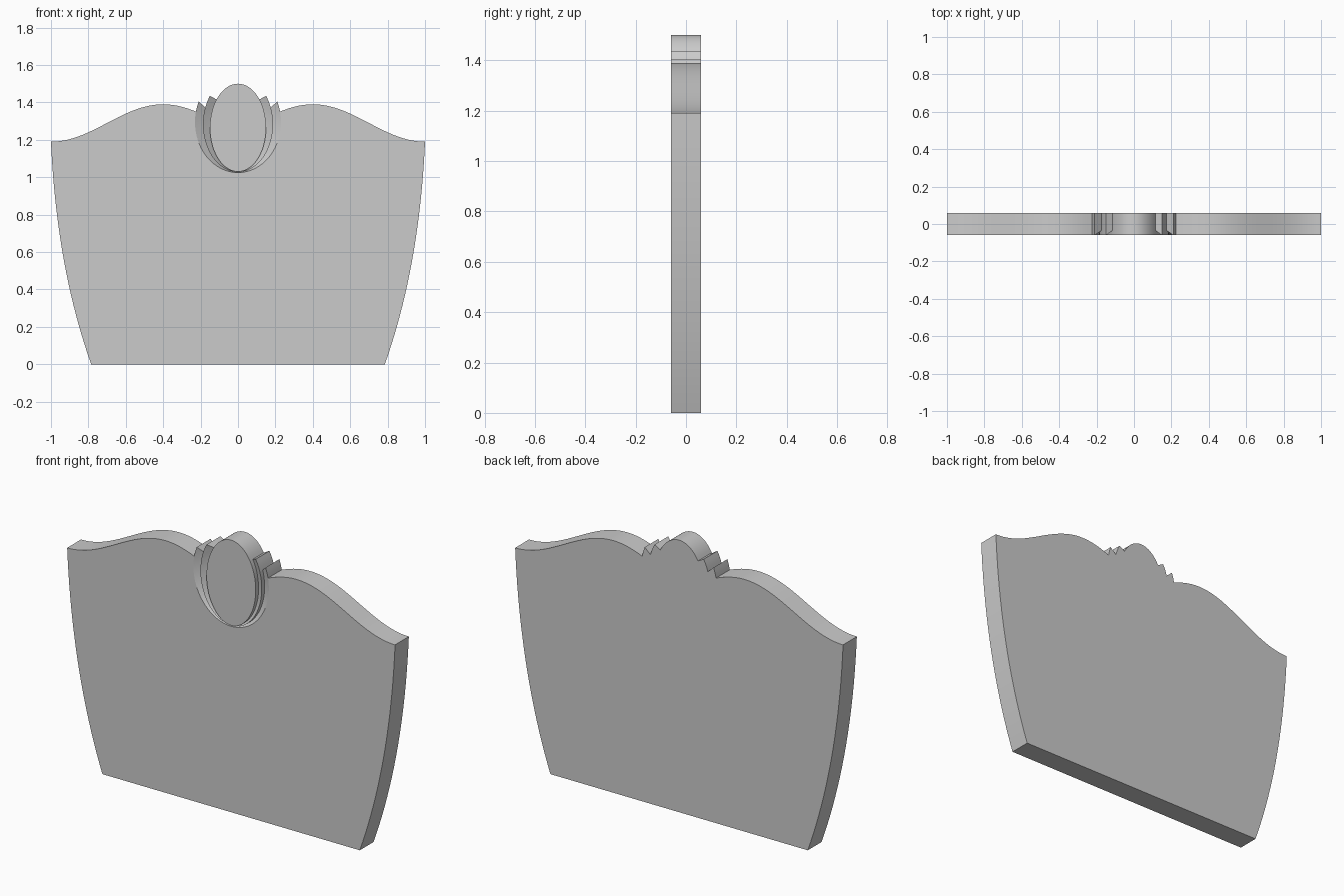
import bpy, bmesh
from math import sin, cos, acos, pi

if "Cube" in bpy.data.objects:
    bpy.data.objects.remove(bpy.data.objects["Cube"])

FRONT, BACK, DEEP = -0.06, 0.06, -0.035


def arc(e, a, b, n):
    # points on ellipse e = (centre z, x radius, z radius)
    return [(e[1] * cos(a + (b - a) * i / n), e[0] + e[2] * sin(a + (b - a) * i / n))
            for i in range(n + 1)]


def angle(e, x):
    return acos(x / e[1])


def at(points, y):
    return [(x, y, z) for x, z in points]


bm = bmesh.new()


def face(points):
    clean = []
    for p in points:
        if all(sum(abs(a - b) for a, b in zip(p, q)) > 1e-5 for q in clean):
            clean.append(p)
    if len(clean) > 2:
        bm.faces.new([bm.verts.new(p) for p in clean])


def strip(a, b):
    for i in range(len(a) - 1):
        face([a[i], a[i + 1], b[i + 1], b[i]])


# nested ovals: medallion, inner petal, outer petal
oval, inner, outer = (1.265, 0.15, 0.235), (1.283, 0.187, 0.255), (1.295, 0.23, 0.27)
N, T = 24, 3
a0 = angle(oval, 0.115)
crown = arc(oval, pi / 2, a0, 10)
c0 = arc(oval, a0, -pi / 2, N)
i0 = angle(inner, 0.175)
tip1 = arc(inner, angle(inner, 0.15), i0, T)
c1 = arc(inner, i0, -pi / 2, N)
o0 = angle(outer, 0.225)
tip2 = arc(outer, angle(outer, 0.21), o0, T)
c2 = arc(outer, o0, -pi / 2, N)

# wavy shoulder and bowed side
x0, z0 = tip2[-1]
shoulder = [(x0, z0)]
for i in range(1, 33):
    x = x0 + (1 - x0) * i / 32
    shoulder.append((x, 1.29 + 0.1 * cos(pi * (x - 0.4) / 0.6)))
side = []
for i in range(21):
    t = i / 20
    side.append(((1 - t) ** 2 * 1.0 + 2 * t * (1 - t) * 0.97 + t * t * 0.785,
                 (1 - t) ** 2 * 1.19 + 2 * t * (1 - t) * 0.52))
edge = shoulder + side[1:] + [(0, 0)]

# right half of the front: board, medallion, sloping petals and their step walls
face(at(edge + c2[::-1], FRONT))
face(at(crown + c0[1:], FRONT))
strip(at(c0, FRONT), at(c0, DEEP))
strip(at([c0[0]] * T + c0, DEEP), at(tip1 + c1[1:], FRONT))
strip(at(c1, FRONT), at(c1, DEEP))
strip(at([c1[0]] * T + c1, DEEP), at(tip2 + c2[1:], FRONT))

# back face and outer rim
rim = (at(crown, FRONT) + at(c0[:1], DEEP) + at(tip1, FRONT)
       + at(c1[:1], DEEP) + at(tip2, FRONT) + at(edge[1:], FRONT))
back = [(x, BACK, z) for x, y, z in rim]
face(back)
strip(rim, back)

bmesh.ops.remove_doubles(bm, verts=bm.verts, dist=1e-5)
bmesh.ops.recalc_face_normals(bm, faces=bm.faces)
mesh = bpy.data.meshes.new("headboard")
bm.to_mesh(mesh)
bm.free()
board = bpy.data.objects.new("headboard", mesh)
bpy.context.collection.objects.link(board)

# left half
mirror = board.modifiers.new("mirror", "MIRROR")
mirror.merge_threshold = 0.0005
bpy.context.view_layer.objects.active = board
board.select_set(True)
bpy.ops.object.modifier_apply(modifier="mirror")
bpy.ops.object.shade_smooth_by_angle(angle=0.45)
